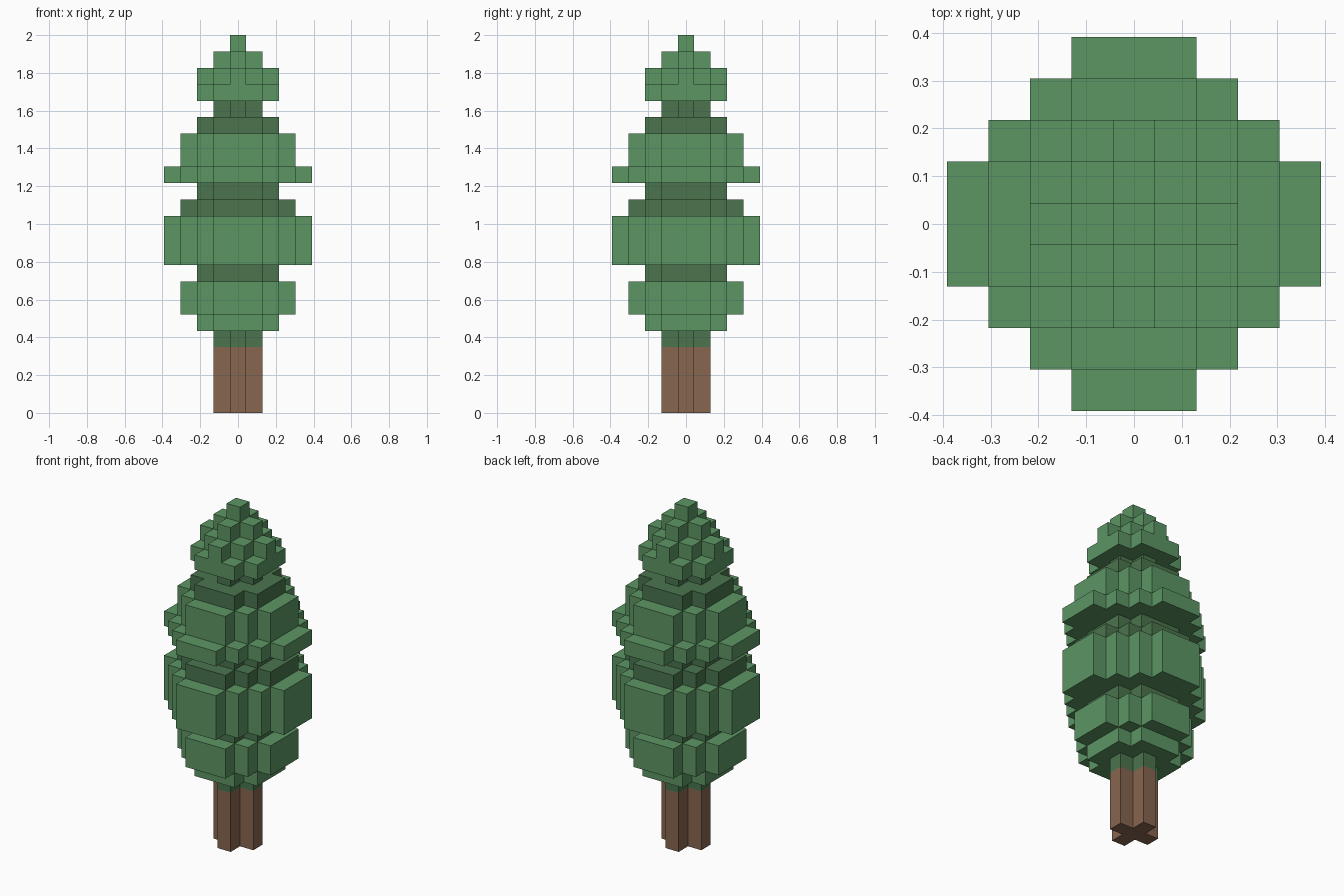
import bpy, bmesh
from mathutils import Vector

if "Cube" in bpy.data.objects:
    bpy.data.objects.remove(bpy.data.objects["Cube"])

U = 2 / 23  # one block: the tree is 23 blocks tall


def material(name, rgb):
    m = bpy.data.materials.new(name)
    m.diffuse_color = (*rgb, 1)
    m.use_nodes = True
    m.node_tree.nodes["Principled BSDF"].inputs["Base Color"].default_value = m.diffuse_color
    return m


bark = material("brown bark", (0.242, 0.133, 0.080))
light = material("light green", (0.107, 0.305, 0.127))
dark = material("dark green", (0.069, 0.178, 0.076))

# Parts as (name, material, first layer, [(reach, diagonal limit) per layer])
PLUS, R2, R3, R4 = (1, 1), (2, 3), (3, 4), (4, 5)
PARTS = [
    ("trunk", bark, 0, [PLUS] * 4),
    ("crown_neck", dark, 4, [PLUS]),
    ("lowest_tier", light, 5, [R2, R3, R3]),
    ("lower_gap", dark, 8, [R2]),
    ("widest_tier", light, 9, [R4] * 3),
    ("middle_gap", dark, 12, [R3, R2]),
    ("upper_tier", light, 14, [R4, R3, R3]),
    ("upper_gap", dark, 17, [R2, PLUS]),
    ("tree_top", light, 19, [R2, (2, 2), PLUS, (0, 0)]),
]


def blocks(first, layers):
    """Stepped round slices, one per layer."""
    return {(x, y, first + i)
            for i, (r, d) in enumerate(layers)
            for x in range(-r, r + 1) for y in range(-r, r + 1)
            if abs(x) + abs(y) <= d}


cells = {name: blocks(first, layers) for name, _, first, layers in PARTS}
solid = set().union(*cells.values())


def build(name, mat):
    """Only the outside faces of the blocks are made."""
    bm = bmesh.new()
    for c in sorted(cells[name]):
        centre = Vector(c) + Vector((0, 0, 0.5))
        for axis in range(3):
            for s in (-1, 1):
                n = Vector((0, 0, 0))
                n[axis] = s
                if tuple(int(a + b) for a, b in zip(c, n)) in solid:
                    continue
                u = Vector((0, 0, 0))
                u[(axis + 1) % 3] = 0.5
                v = n.cross(u)
                mid = centre + n * 0.5
                bm.faces.new([bm.verts.new((mid + a * u + b * v) * U)
                              for a, b in ((-1, -1), (1, -1), (1, 1), (-1, 1))])
    bmesh.ops.remove_doubles(bm, verts=bm.verts, dist=0.001)
    mesh = bpy.data.meshes.new(name)
    bm.to_mesh(mesh)
    bm.free()
    mesh.materials.append(mat)
    bpy.context.collection.objects.link(bpy.data.objects.new(name, mesh))


for name, mat, _, _ in PARTS:
    build(name, mat)
